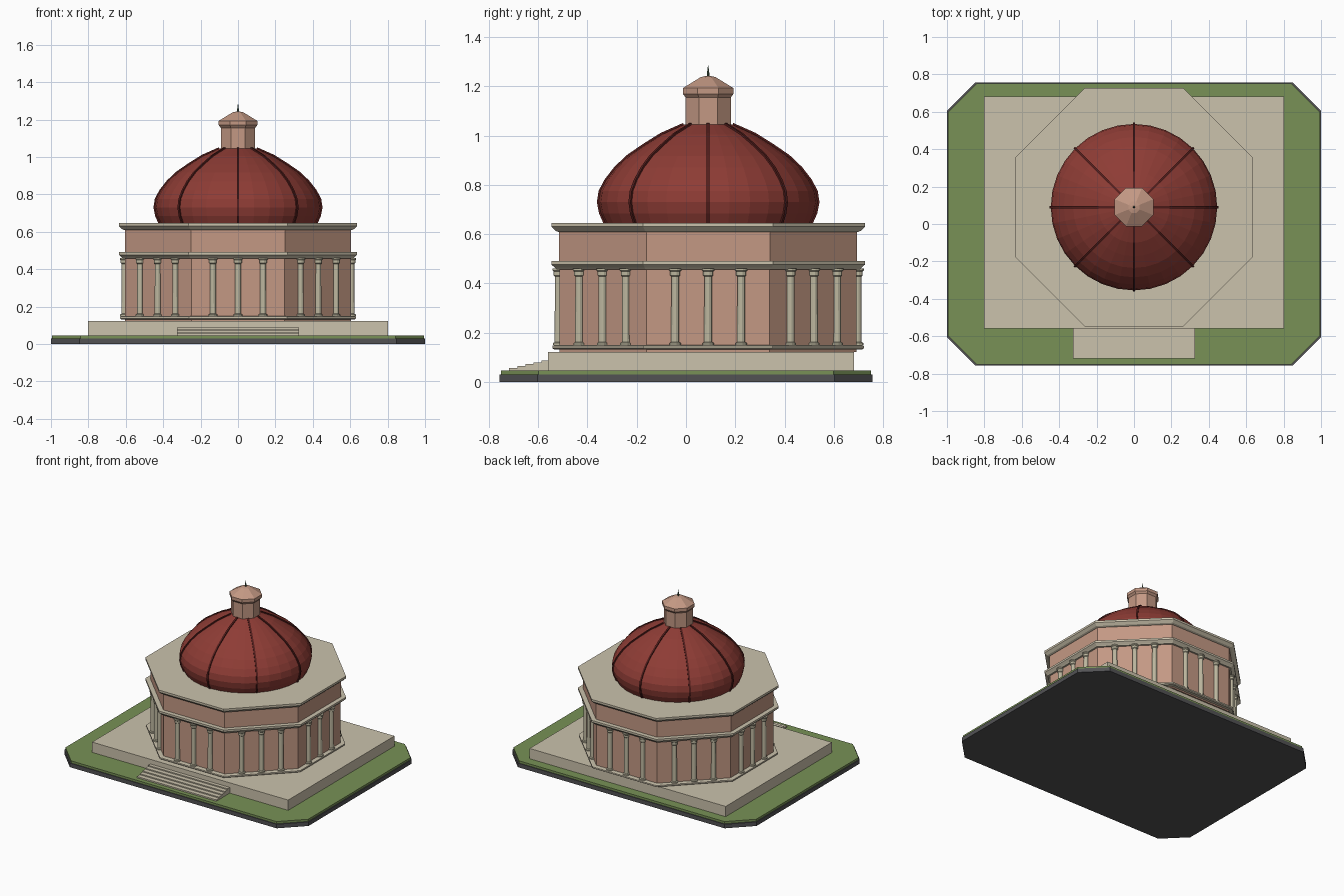
import bpy, bmesh, math
from mathutils import Matrix, Vector

cube = bpy.data.objects.get("Cube")
if cube:
    bpy.data.objects.remove(cube, do_unlink=True)

CY = 0.09                      # centre of the rotunda in y
OCT = math.cos(math.pi / 8)    # apothem / corner radius


def material(name, rgb):
    linear = [((c / 255 + 0.055) / 1.055) ** 2.4 for c in rgb] + [1]
    mat = bpy.data.materials.new(name)
    mat.use_nodes = True
    mat.diffuse_color = linear
    mat.node_tree.nodes["Principled BSDF"].inputs["Base Color"].default_value = linear
    return mat


stone = material("pale stone", (203, 194, 172))
trim = material("column stone", (190, 184, 160))
wall = material("pink wall", (196, 153, 132))
red = material("red roof", (142, 60, 53))
maroon = material("dark red rib", (84, 30, 28))
grass = material("grass green", (120, 145, 86))
slate = material("dark grey", (82, 82, 84))
copper = material("green copper", (74, 98, 76))


def finish(name, bm, mat):
    bmesh.ops.recalc_face_normals(bm, faces=bm.faces)
    mesh = bpy.data.meshes.new(name)
    bm.to_mesh(mesh)
    bm.free()
    mesh.materials.append(mat)
    obj = bpy.data.objects.new(name, mesh)
    bpy.context.collection.objects.link(obj)
    return obj


def box(name, x0, x1, y0, y1, z0, z1, mat):
    bm = bmesh.new()
    size = Matrix.Diagonal((x1 - x0, y1 - y0, z1 - z0, 1))
    centre = Matrix.Translation(((x0 + x1) / 2, (y0 + y1) / 2, (z0 + z1) / 2))
    bmesh.ops.create_cube(bm, size=1, matrix=centre @ size)
    return finish(name, bm, mat)


def loft(bm, profile, sides, x=0, y=CY, scale=1, turn=0.5):
    """Stack rings of (radius, z) and cap both ends."""
    rings = []
    for r, z in profile:
        ring = []
        for i in range(sides):
            a = math.tau * (i + turn) / sides
            ring.append(bm.verts.new((x + r * scale * math.cos(a), y + r * scale * math.sin(a), z)))
        rings.append(ring)
    for low, high in zip(rings, rings[1:]):
        for i in range(sides):
            j = (i + 1) % sides
            bm.faces.new((low[i], low[j], high[j], high[i]))
    bm.faces.new(rings[0])
    bm.faces.new(rings[-1])


def octagon(name, profile, mat):
    """Regular eight-sided solid, profile given as (apothem, z)."""
    bm = bmesh.new()
    loft(bm, profile, 8, scale=1 / OCT)
    return finish(name, bm, mat)


def chamfered_slab(name, inset, z0, z1, mat):
    hx, hy, cut = 1 - inset, 0.757 - inset, 0.153
    bm = bmesh.new()
    corners = []
    for sx, sy in ((1, 1), (-1, 1), (-1, -1), (1, -1)):
        pair = [(sx * hx, sy * (hy - cut)), (sx * (hx - cut), sy * hy)]
        corners += pair if sx * sy > 0 else pair[::-1]
    face = bm.faces.new([bm.verts.new((px, py, z0)) for px, py in corners])
    top = bmesh.ops.extrude_face_region(bm, geom=[face])["geom"]
    bmesh.ops.translate(bm, vec=(0, 0, z1 - z0), verts=[v for v in top if isinstance(v, bmesh.types.BMVert)])
    return finish(name, bm, mat)


# Ground, terrace and steps
chamfered_slab("ground_base", 0, 0, 0.03, slate)
chamfered_slab("lawn", 0.006, 0.03, 0.046, grass)
box("terrace", -0.803, 0.803, -0.56, 0.683, 0.046, 0.122, stone)
for i in range(5):
    box(f"step_{i + 1}", -0.325, 0.325, -0.718 + 0.033 * i, -0.555, 0.046, 0.056 + 0.008 * i, stone)

# Octagonal walls, foot band and cornices
octagon("lower_wall", [(0.603, 0.122), (0.603, 0.47)], wall)
octagon("foot_band", [(0.625, 0.132), (0.632, 0.137), (0.632, 0.147), (0.625, 0.15)], stone)
octagon("lower_cornice", [(0.615, 0.457), (0.622, 0.464), (0.637, 0.477), (0.637, 0.491)], stone)
octagon("upper_wall", [(0.605, 0.49), (0.605, 0.62)], wall)
octagon("upper_cornice", [(0.61, 0.61), (0.62, 0.614), (0.637, 0.631), (0.637, 0.646)], stone)

# Three engaged columns on each of the eight sides
column_profile = [(0.024, 0.15), (0.024, 0.158), (0.017, 0.162), (0.016, 0.428),
                  (0.021, 0.433), (0.021, 0.448), (0.026, 0.453), (0.026, 0.46)]
bm = bmesh.new()
for side in range(8):
    out = Vector((math.cos(side * math.pi / 4), math.sin(side * math.pi / 4)))
    along = Vector((-out.y, out.x))
    for k in (-1, 0, 1):
        spot = out * 0.607 + along * 0.134 * k
        loft(bm, column_profile, 12, spot.x, spot.y + CY)
finish("columns", bm, trim)

# Dome
dome_profile = [(0.418, 0.645), (0.436, 0.685), (0.445, 0.73), (0.438, 0.775), (0.414, 0.82),
                (0.375, 0.87), (0.325, 0.917), (0.262, 0.96), (0.19, 1.005), (0.1, 1.045)]
bm = bmesh.new()
loft(bm, dome_profile, 32, turn=0)
finish("dome", bm, red)

# Eight thin ribs following the dome
bm = bmesh.new()
for k in range(8):
    spin = Matrix.Translation((0, CY, 0)) @ Matrix.Rotation(k * math.pi / 4, 4, "Z")
    rows = []
    for r, z in dome_profile:
        slope = Vector((r, 0, (z - 0.73) * 1.3)).normalized() * 0.007
        rows.append([bm.verts.new(spin @ (Vector((r, w, z)) + slope * s))
                     for w, s in ((-0.006, -1), (-0.006, 1), (0.006, 1), (0.006, -1))])
    for a, b in zip(rows, rows[1:]):
        for i in range(4):
            j = (i + 1) % 4
            bm.faces.new((a[i], a[j], b[j], b[i]))
    bm.faces.new(rows[0])
    bm.faces.new(rows[-1])
finish("dome_ribs", bm, maroon)

# Lantern and finial
octagon("lantern", [(0.092, 1.03), (0.092, 1.16)], wall)
octagon("lantern_roof", [(0.09, 1.153), (0.103, 1.17), (0.103, 1.193), (0.03, 1.238), (0.012, 1.242)], wall)
bm = bmesh.new()
loft(bm, [(0.005, 1.238), (0.006, 1.25), (0.004, 1.262), (0.001, 1.285)], 8)
finish("finial", bm, copper)
